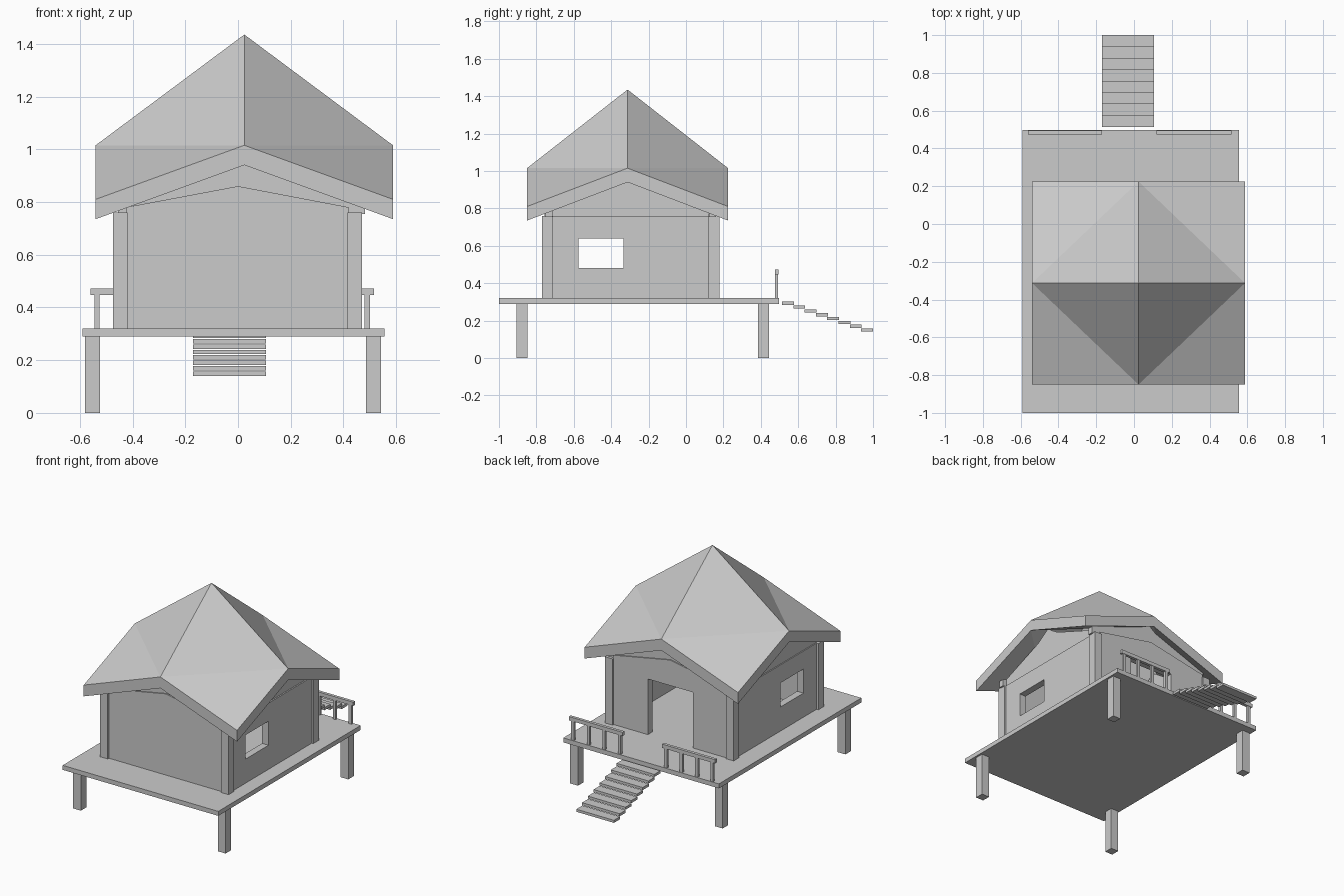
import bpy, bmesh
from mathutils import Vector

if "Cube" in bpy.data.objects:
    bpy.data.objects.remove(bpy.data.objects["Cube"])


def mesh_object(name, verts, faces):
    me = bpy.data.meshes.new(name)
    me.from_pydata(verts, [], faces)
    bm = bmesh.new()
    bm.from_mesh(me)
    bmesh.ops.recalc_face_normals(bm, faces=bm.faces)
    bm.to_mesh(me)
    bm.free()
    ob = bpy.data.objects.new(name, me)
    bpy.context.collection.objects.link(ob)
    return ob


def prism(name, profile, axis, a, b):
    """Extrude a (horizontal, z) profile along the x or y axis from a to b."""
    n = len(profile)
    place = (lambda h, z, d: (d, h, z)) if axis == 'x' else (lambda h, z, d: (h, d, z))
    verts = [place(h, z, d) for d in (a, b) for h, z in profile]
    faces = [list(range(n)), list(range(n, 2 * n))]
    faces += [(i, (i + 1) % n, n + (i + 1) % n, n + i) for i in range(n)]
    return mesh_object(name, verts, faces)


def box(name, x, y, z):
    return prism(name, [(x[0], z[0]), (x[1], z[0]), (x[1], z[1]), (x[0], z[1])], 'y', *y)


# Raised deck on four legs
box("deck", (-0.59, 0.555), (-1.0, 0.497), (0.29, 0.32))
for ex, x in (("left", -0.58), ("right", 0.485)):
    for ey, y in (("front", -0.905), ("back", 0.385)):
        box(f"leg_{ey}_{ex}", (x, x + 0.057), (y, y + 0.058), (0, 0.29))

# Floating stair treads at the back
for i in range(8):
    y, z = 0.513 + i * 0.0605, 0.284 - i * 0.0205
    box(f"stair_tread_{i + 1}", (-0.17, 0.107), (y, y + 0.0635), (z, z + 0.017))

# Railings either side of the stairs
for side, x0, x1 in (("left", -0.56, -0.17), ("right", 0.12, 0.515)):
    box(f"handrail_{side}", (x0, x1), (0.475, 0.495), (0.447, 0.472))
    for i in range(4):
        x = x0 + 0.015 + i * (x1 - x0 - 0.05) / 3
        box(f"rail_post_{side}_{i + 1}", (x, x + 0.02), (0.477, 0.493), (0.32, 0.447))

# Corner posts of the cabin
for ex, x in (("left", -0.475), ("right", 0.415)):
    for ey, y in (("front", -0.77), ("back", 0.12)):
        box(f"corner_post_{ey}_{ex}", (x, x + 0.055), (y, y + 0.058), (0.32, 0.76))

# Front wall, and back wall with a doorway
gable = [(0.42, 0.78), (0, 0.86), (-0.425, 0.78)]
prism("front_wall", [(-0.425, 0.32), (0.42, 0.32)] + gable, 'y', -0.757, -0.71)
door = [(-0.425, 0.32), (-0.167, 0.32), (-0.167, 0.69), (0.164, 0.69), (0.164, 0.32), (0.42, 0.32)]
prism("back_wall", door + gable, 'y', 0.12, 0.167)

# Side walls with a window cut through both
cutter = box("window_cutter", (-0.8, 0.8), (-0.575, -0.335), (0.48, 0.64))
cutter.hide_render = True
cutter.display_type = 'WIRE'
for side, x in (("left", -0.462), ("right", 0.412)):
    wall = box(f"side_wall_{side}", (x, x + 0.047), (-0.715, 0.125), (0.32, 0.76))
    cut = wall.modifiers.new("window", 'BOOLEAN')
    cut.object = cutter
    cut.solver = 'EXACT'

# Attic gables filling the space between walls and roof
CX, CY, HX, HY = 0.024, -0.3125, 0.564, 0.5375


def attic(c, h):
    top = [(0.81, 0.80), (0.18, 0.935), (0, 1.0), (-0.18, 0.935), (-0.81, 0.80)]
    return [(c - 0.81 * h, 0.755), (c + 0.81 * h, 0.755)] + [(c + u * h, z) for u, z in top]


for name, y in (("attic_front", -0.75), ("attic_back", 0.125)):
    prism(name, attic(CX, HX), 'y', y, y + 0.035)
for name, x in (("attic_left", -0.455), ("attic_right", 0.415)):
    prism(name, attic(CY, HY), 'x', x, x + 0.035)

# Roof: peaked star shape with raised edge middles, as a thick shell
ring = [(-1, -1), (0, -1), (1, -1), (1, 0), (1, 1), (0, 1), (-1, 1), (-1, 0)]
verts, faces = [], []
for drop in (0, 0.075):
    verts.append((CX, CY, 1.435 - drop))
    verts += [(CX + u * HX, CY + v * HY, (0.81 if u * v else 1.015) - drop) for u, v in ring]
for k in (0, 9):
    for i in (0, 2, 4, 6):
        before, corner, after = k + 1 + (i - 1) % 8, k + 1 + i, k + 2 + i
        faces += [(before, corner, after), (k, before, after)]
faces += [(1 + i, 1 + (i + 1) % 8, 10 + (i + 1) % 8, 10 + i) for i in range(8)]
mesh_object("roof", verts, faces)
